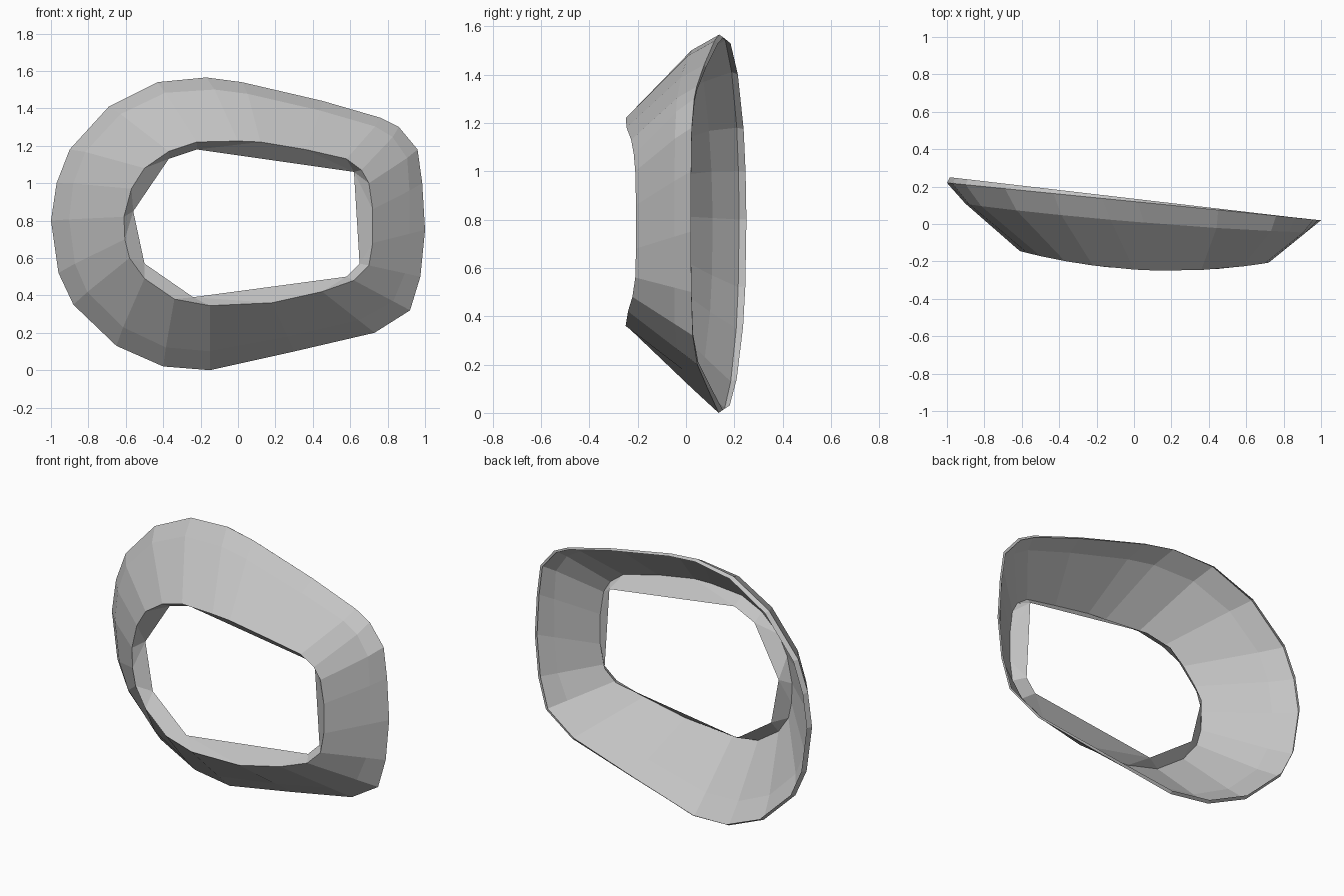
import bpy, bmesh

if "Cube" in bpy.data.objects:
    bpy.data.objects.remove(bpy.data.objects["Cube"])

# Outlines in the front view (x, z), clockwise from the left side
OUTER = [(-1, .8), (-.97, 1.0), (-.9, 1.18), (-.69, 1.41), (-.43, 1.54), (-.17, 1.565),
         (.02, 1.54), (.45, 1.44), (.76, 1.35), (.86, 1.3), (.96, 1.18), (.985, 1.0),
         (1, .75), (.975, .5), (.92, .32), (.73, .2), (.3, .1), (-.15, 0),
         (-.4, .02), (-.65, .13), (-.88, .35), (-.96, .52)]
OPENING = [(-.61, .82), (-.57, .97), (-.5, 1.08), (-.37, 1.17), (-.22, 1.22), (0, 1.225),
           (.12, 1.22), (.36, 1.18), (.58, 1.13), (.66, 1.07), (.7, 1.0), (.72, .86),
           (.72, .68), (.7, .56), (.62, .48), (.45, .42), (.18, .36), (-.15, .345),
           (-.34, .38), (-.5, .49), (-.58, .6), (-.605, .7)]
LIP = [(-.56, .85), (-.37, 1.13), (-.22, 1.18), (.62, 1.06),
       (.65, .57), (.58, .5), (-.24, .39), (-.5, .57)]
# Lip corner that each opening point fans to
LIP_OF = [0, 0, 1, 1, 2, 2, 2, 3, 3, 3, 3, 3, 4, 4, 5, 5, 6, 6, 6, 7, 7, 0]


def back_y(x):      # slanted back plane
    return .135 - .115 * x


def front_y(x):     # gently bowed front edge
    return -.25 + .16 * (x - .2) ** 2


bm = bmesh.new()


def bridge(a, b):
    """Skin two closed loops, dropping repeated corners."""
    n = len(a)
    for i in range(n):
        j = (i + 1) % n
        corners = []
        for v in (a[i], a[j], b[j], b[i]):
            if v not in corners:
                corners.append(v)
        bm.faces.new(corners)


# Back rim, widest outline, bulged middle, front edge and folded lip
rim = [bm.verts.new((x * .985, back_y(x), .79 + (z - .79) * .985)) for x, z in OUTER]
wide = [bm.verts.new((x, back_y(x) - .015 * (1 - x), z)) for x, z in OUTER]
middle = []
for (x0, z0), (x1, z1) in zip(OUTER, OPENING):
    x, z = x0 * .7 + x1 * .3, z0 * .7 + z1 * .3
    y = (back_y(x0) - .015 * (1 - x0)) * .7 + front_y(x1) * .3
    bulge = 1 + .06 * max(0, (z - .8) / .76) + .025 * max(0, -x)
    middle.append(bm.verts.new((x * bulge, y, .79 + (z - .79) * bulge)))
edge = [bm.verts.new((x, front_y(x), z)) for x, z in OPENING]
corners = [bm.verts.new((x, front_y(x) + .07, z)) for x, z in LIP]
lip = [corners[k] for k in LIP_OF]

for a, b in ((rim, wide), (wide, middle), (middle, edge), (edge, lip)):
    bridge(a, b)

# Face the walls outward
bm.normal_update()
if sum(f.normal.y * f.calc_area() for f in bm.faces) > 0:
    bmesh.ops.reverse_faces(bm, faces=bm.faces[:])

mesh = bpy.data.meshes.new("frame_shell")
bm.to_mesh(mesh)
bm.free()
shell = bpy.data.objects.new("frame_shell", mesh)
bpy.context.collection.objects.link(shell)

grey = bpy.data.materials.new("light_grey")
grey.diffuse_color = (.55, .55, .55, 1)
grey.use_nodes = True
grey.node_tree.nodes["Principled BSDF"].inputs["Base Color"].default_value = grey.diffuse_color
mesh.materials.append(grey)
